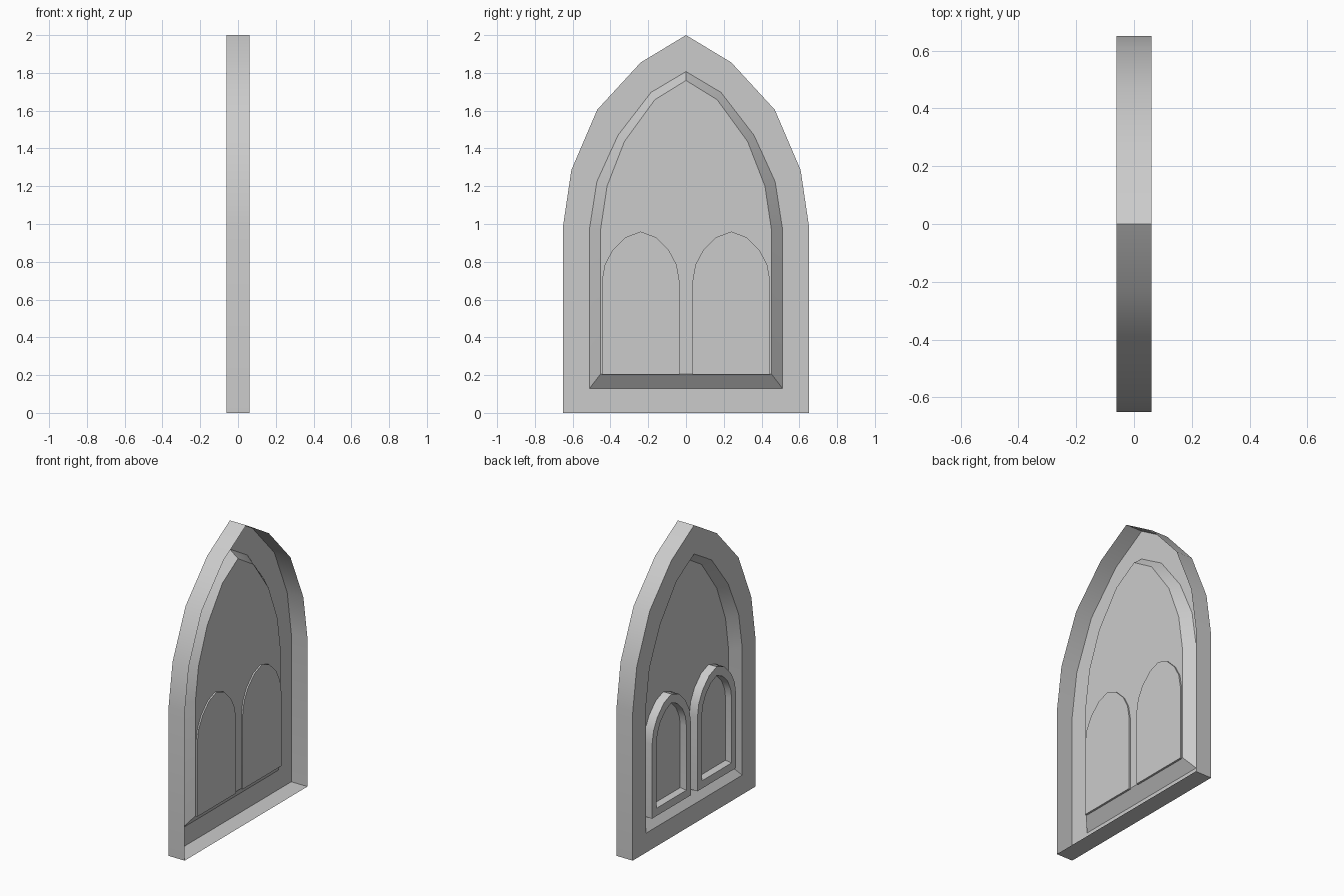
import bpy, bmesh, math

if "Cube" in bpy.data.objects:
    bpy.data.objects.remove(bpy.data.objects["Cube"])


def outline(half, cy=0.0):
    """Mirror a half profile (bottom corner up to the peak) into a closed loop."""
    pts = half + [(-y, z) for y, z in reversed(half[:-1])]
    return [(y + cy, z) for y, z in pts]


def loft(name, rings, cap_start=False, cap_end=False):
    """Bridge (x, outline) rings in order, optionally closing the ends."""
    bm = bmesh.new()
    loops = [[bm.verts.new((x, y, z)) for y, z in pts] for x, pts in rings]
    n = len(loops[0])
    for a, b in zip(loops, loops[1:]):
        for i in range(n):
            j = (i + 1) % n
            bm.faces.new((a[i], b[i], b[j], a[j]))
    if cap_start:
        bm.faces.new(loops[0])
    if cap_end:
        bm.faces.new(loops[-1][::-1])
    bmesh.ops.recalc_face_normals(bm, faces=bm.faces)
    # outer rim must point away from the centre
    rim = next(f for f in bm.faces if loops[0][0] in f.verts and loops[1][-1] in f.verts
               and loops[0][-1] in f.verts)
    if rim.normal.z > 0:
        bmesh.ops.reverse_faces(bm, faces=bm.faces)
    me = bpy.data.meshes.new(name)
    bm.to_mesh(me)
    bm.free()
    ob = bpy.data.objects.new(name, me)
    bpy.context.collection.objects.link(ob)
    bpy.ops.object.select_all(action='DESELECT')
    ob.select_set(True)
    bpy.context.view_layer.objects.active = ob
    bpy.ops.object.shade_smooth_by_angle(angle=math.radians(30))
    return ob


# pointed frame: outer rim (open at +x), face, sloped reveal and back pane
OUTER = [(.65, 0), (.65, .995), (.607, 1.285), (.47, 1.605), (.24, 1.855), (0, 2)]
INNER = [(.51, .13), (.51, .98), (.472, 1.224), (.36, 1.47), (.185, 1.697), (0, 1.807)]
PANE = [(.452, .207), (.452, .972), (.418, 1.2), (.326, 1.437), (.165, 1.658), (0, 1.76)]
loft("window_frame", [(.06, outline(OUTER)), (-.06, outline(OUTER)),
                      (-.06, outline(INNER)), (0, outline(PANE))], cap_end=True)

# pair of small arched lights set into the pane
ARCH = [(.205, .203), (.205, .70), (.19, .785), (.15, .86), (.08, .93), (0, .96)]
OPENING = [(.158, .255), (.158, .69), (.147, .755), (.115, .82), (.06, .875), (0, .90)]
GLASS = [(.15, .265), (.15, .688), (.139, .75), (.108, .813), (.056, .867), (0, .89)]
for side, cy in (("left", -.24), ("right", .24)):
    loft("small_arch_" + side, [(.01, outline(ARCH, cy)), (-.06, outline(ARCH, cy)),
                                (-.06, outline(OPENING, cy)), (-.02, outline(GLASS, cy))],
         cap_start=True, cap_end=True)
